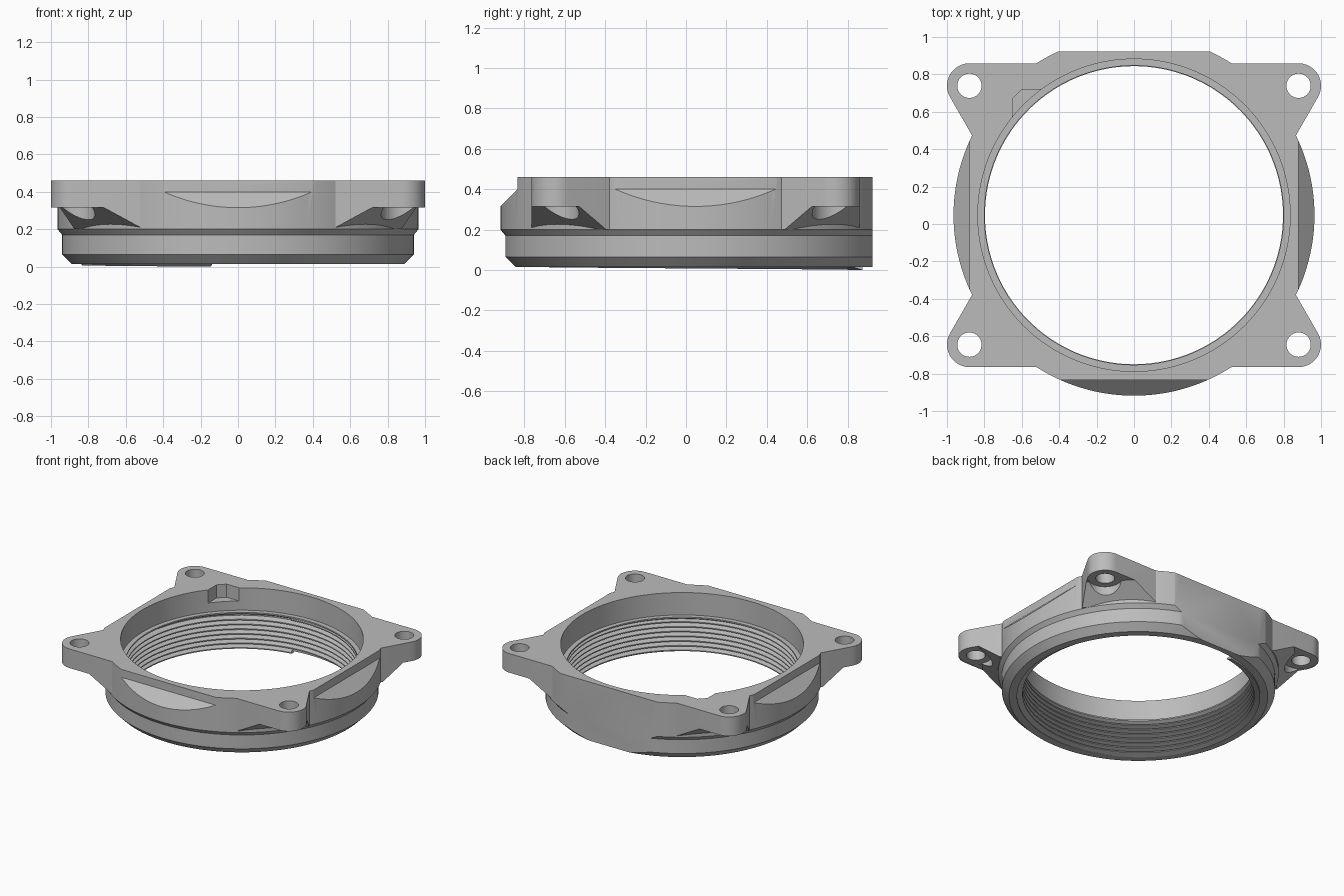
import bpy, bmesh
from math import pi, cos, sin, radians, copysign
from mathutils import Matrix

if "Cube" in bpy.data.objects:
    bpy.data.objects.remove(bpy.data.objects["Cube"])

grey = bpy.data.materials.new("plain grey")
grey.use_nodes = True
grey.diffuse_color = (0.5, 0.5, 0.5, 1)
grey.node_tree.nodes["Principled BSDF"].inputs["Base Color"].default_value = (0.5, 0.5, 0.5, 1)

CENTRE_Y = 0.047
TOP = 0.46
SEGMENTS = 144
HOLE_X, HOLE_Y, EAR_R = 0.88, 0.692, 0.12


def finish(name, bm):
    bmesh.ops.recalc_face_normals(bm, faces=bm.faces)
    mesh = bpy.data.meshes.new(name)
    bm.to_mesh(mesh)
    bm.free()
    obj = bpy.data.objects.new(name, mesh)
    bpy.context.collection.objects.link(obj)
    mesh.materials.append(grey)
    return obj


def prism(name, points, z0, z1, matrix=Matrix()):
    """Extrude a flat outline from z0 to z1."""
    bm = bmesh.new()
    low = [bm.verts.new(matrix @ Matrix.Translation((x, y, z0)).translation) for x, y in points]
    high = [bm.verts.new(matrix @ Matrix.Translation((x, y, z1)).translation) for x, y in points]
    bm.faces.new(low)
    bm.faces.new(high)
    n = len(points)
    for i in range(n):
        j = (i + 1) % n
        bm.faces.new((low[i], low[j], high[j], high[i]))
    return finish(name, bm)


def slab(profile, half_width, angle):
    """Extrude a (distance, height) profile sideways, facing the given angle."""
    turn = Matrix.Rotation(angle, 4, 'Z') @ Matrix.Rotation(pi / 2, 4, 'X')
    return prism("cutter", profile, -half_width, half_width, turn)


def disc(x, y, r, z0, z1):
    pts = [(x + r * cos(2 * pi * i / 40), y + r * sin(2 * pi * i / 40)) for i in range(40)]
    return prism("cutter", pts, z0, z1)


def sweep(name, sections, closed):
    """Skin a row of matching closed sections."""
    bm = bmesh.new()
    rows = [[bm.verts.new(p) for p in s] for s in sections]
    n = len(rows[0])
    for a, b in zip(rows, rows[1:] + rows[:1] if closed else rows[1:]):
        for i in range(n):
            j = (i + 1) % n
            bm.faces.new((a[i], a[j], b[j], b[i]))
    if not closed:
        bm.faces.new(rows[0])
        bm.faces.new(rows[-1])
    return finish(name, bm)


def combine(target, tool, operation):
    mod = target.modifiers.new("combine", 'BOOLEAN')
    mod.operation, mod.object, mod.solver = operation, tool, 'EXACT'
    bpy.context.view_layer.objects.active = target
    bpy.ops.object.modifier_apply(modifier=mod.name)
    bpy.data.objects.remove(tool)


def smooth(obj):
    bpy.ops.object.select_all(action='DESELECT')
    obj.select_set(True)
    bpy.context.view_layer.objects.active = obj
    bpy.ops.object.shade_smooth_by_angle(angle=radians(25))


# Turned ring with chamfered foot and a ledge in the bore
profile = [(0.89, 0.015), (0.94, 0.065), (0.94, 0.17), (0.965, 0.2), (0.965, TOP),
           (0.835, TOP), (0.835, 0.29), (0.8, 0.29), (0.8, 0.28), (0.835, 0.26), (0.835, 0.015)]
angles = [2 * pi * i / SEGMENTS for i in range(SEGMENTS)]
body = sweep("mount_ring", [[(r * cos(a), r * sin(a), z) for r, z in profile] for a in angles], True)

# Sloped flats on three sides, full-height flat at the back
bevel = [(0.88, 0.5), (0.88, 0.4), (1.0, 0.28), (1.2, 0.28), (1.2, 0.5)]
for angle in (0, pi, -pi / 2):
    combine(body, slab(bevel, 0.5, angle), 'DIFFERENCE')
wall = [(0.875, -0.1), (1.2, -0.1), (1.2, 0.6), (0.875, 0.6)]
combine(body, slab(wall, 0.7, pi / 2), 'DIFFERENCE')

# Corner ears with sloped undersides, screw holes and counterbores
arc = [radians(-30 + 10 * i) for i in range(13)]
outline = [(0.52, 0.812), *[(HOLE_X + EAR_R * cos(a), HOLE_Y + EAR_R * sin(a)) for a in reversed(arc)],
           (0.865, 0.425)]
under = [(0.904, 0.18), (1.08, 0.315), (1.5, 0.315), (1.5, 0.1), (0.904, 0.1)]
for sx in (1, -1):
    for sy in (1, -1):
        ear = prism("ear", [(sx * x, sy * y) for x, y in outline], 0.2, TOP)
        direction = sy * (pi / 4 if sx > 0 else 3 * pi / 4)
        combine(ear, slab(under, 0.8, direction), 'DIFFERENCE')
        combine(ear, disc(sx * HOLE_X, sy * HOLE_Y, 0.115, 0.1, 0.318), 'DIFFERENCE')
        combine(ear, disc(sx * HOLE_X, sy * HOLE_Y, 0.065, 0.1, 0.6), 'DIFFERENCE')
        combine(body, ear, 'UNION')

# Key pocket beside the bore
pocket = [(-0.65, 0.5), (-0.65, 0.623), (-0.6, 0.673), (-0.4, 0.673), (-0.4, 0.5)]
combine(body, prism("cutter", pocket, 0.36, 0.6), 'DIFFERENCE')
smooth(body)

# Helical internal thread
TURNS, PITCH, STEPS = 7, 0.036, 96
ridge = [(0.838, -0.017), (0.797, -0.004), (0.797, 0.004), (0.838, 0.017)]
sections = []
for i in range(TURNS * STEPS + 1):
    a = radians(100) + 2 * pi * i / STEPS
    lift = 0.017 + PITCH * i / STEPS
    sections.append([(r * cos(a), r * sin(a), z + lift) for r, z in ridge])
thread = sweep("inner_thread", sections, False)
smooth(thread)

for obj in (body, thread):
    obj.location.y = CENTRE_Y
